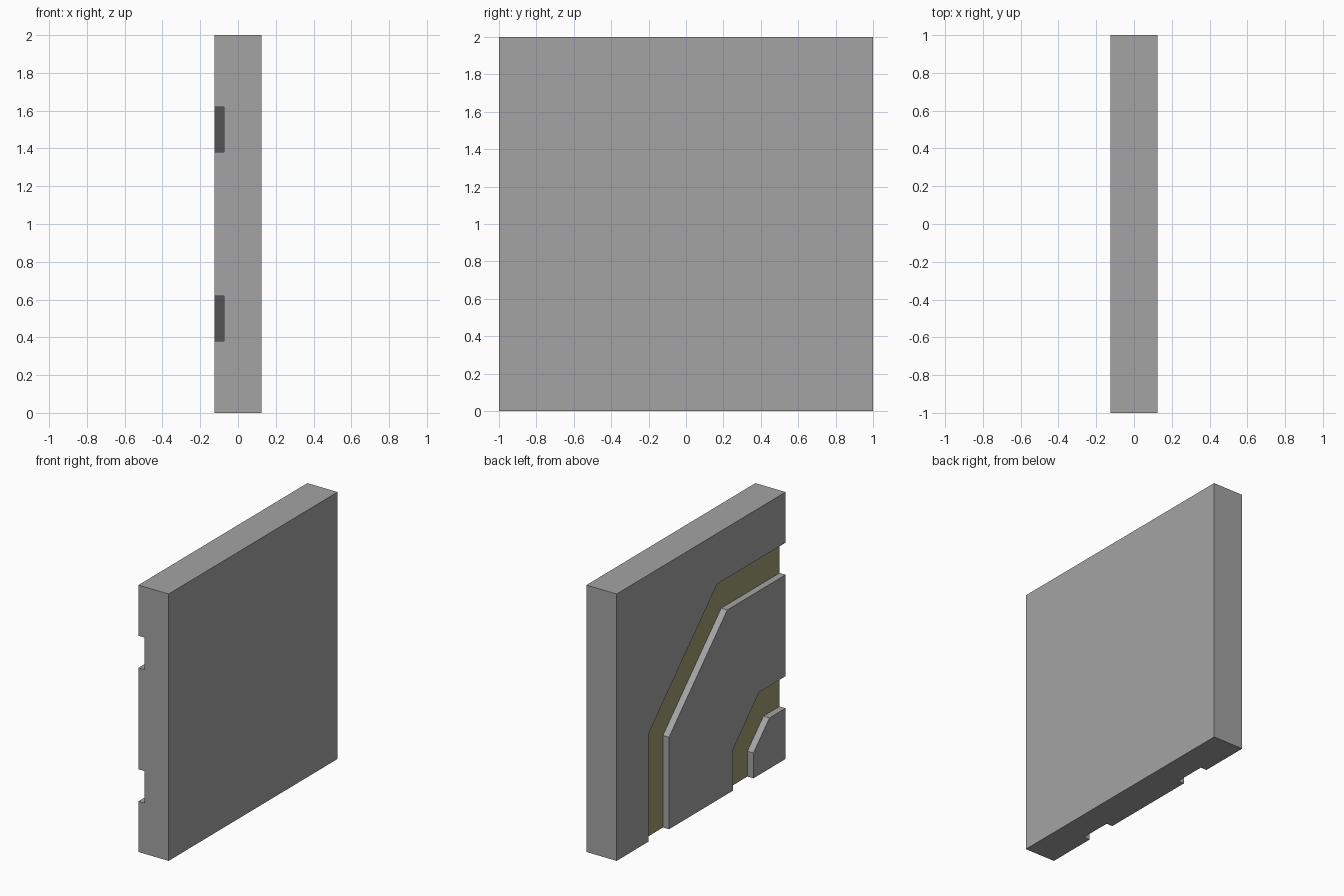
import bpy
import bmesh

cube = bpy.data.objects.get("Cube")
if cube:
    bpy.data.objects.remove(cube, do_unlink=True)

HALF_THICK = 0.125
GROOVE_FLOOR = -0.075
OVERSHOOT = 0.1


def make_material(name, rgb):
    mat = bpy.data.materials.new(name)
    mat.use_nodes = True
    colour = (*rgb, 1.0)
    mat.diffuse_color = colour
    mat.node_tree.nodes["Principled BSDF"].inputs["Base Color"].default_value = colour
    return mat


def make_prism(name, profile, x0, x1):
    """Extrude a (y, z) profile along x."""
    bm = bmesh.new()
    face = bm.faces.new([bm.verts.new((x0, y, z)) for y, z in profile])
    moved = bmesh.ops.extrude_face_region(bm, geom=[face])["geom"]
    verts = [v for v in moved if isinstance(v, bmesh.types.BMVert)]
    bmesh.ops.translate(bm, verts=verts, vec=(x1 - x0, 0, 0))
    bmesh.ops.recalc_face_normals(bm, faces=bm.faces)
    mesh = bpy.data.meshes.new(name)
    bm.to_mesh(mesh)
    bm.free()
    obj = bpy.data.objects.new(name, mesh)
    bpy.context.collection.objects.link(obj)
    return obj


def bend_path(r):
    """Three-segment quarter turn around the lower front corner."""
    points = [(r, -OVERSHOOT), (r, r / 2), (r / 2, r), (-OVERSHOOT, r)]
    return [(d - 1, h) for d, h in points]


grey = make_material("panel grey", (0.37, 0.37, 0.37))
olive = make_material("groove olive", (0.35, 0.335, 0.17))

# Square wall panel
panel = make_prism("wall_panel", [(-1, 0), (1, 0), (1, 2), (-1, 2)],
                   -HALF_THICK, HALF_THICK)
bpy.context.view_layer.objects.active = panel

# Two angular curved grooves cut into the side
for name, inner, outer in (("inner_groove_cutter", 0.38, 0.62),
                           ("outer_groove_cutter", 1.38, 1.62)):
    band = bend_path(outer) + bend_path(inner)[::-1]
    cutter = make_prism(name, band, -HALF_THICK - OVERSHOOT, GROOVE_FLOOR)
    cutter.hide_render = True
    mod = panel.modifiers.new(name, "BOOLEAN")
    mod.operation = "DIFFERENCE"
    mod.solver = "EXACT"
    mod.object = cutter
    bpy.ops.object.modifier_apply(modifier=mod.name)
    bpy.data.objects.remove(cutter, do_unlink=True)

# Olive groove floors, grey everywhere else
panel.data.materials.clear()
panel.data.materials.append(grey)
panel.data.materials.append(olive)
for poly in panel.data.polygons:
    on_floor = poly.normal.x < -0.9 and abs(poly.center.x - GROOVE_FLOOR) < 0.01
    poly.material_index = 1 if on_floor else 0
